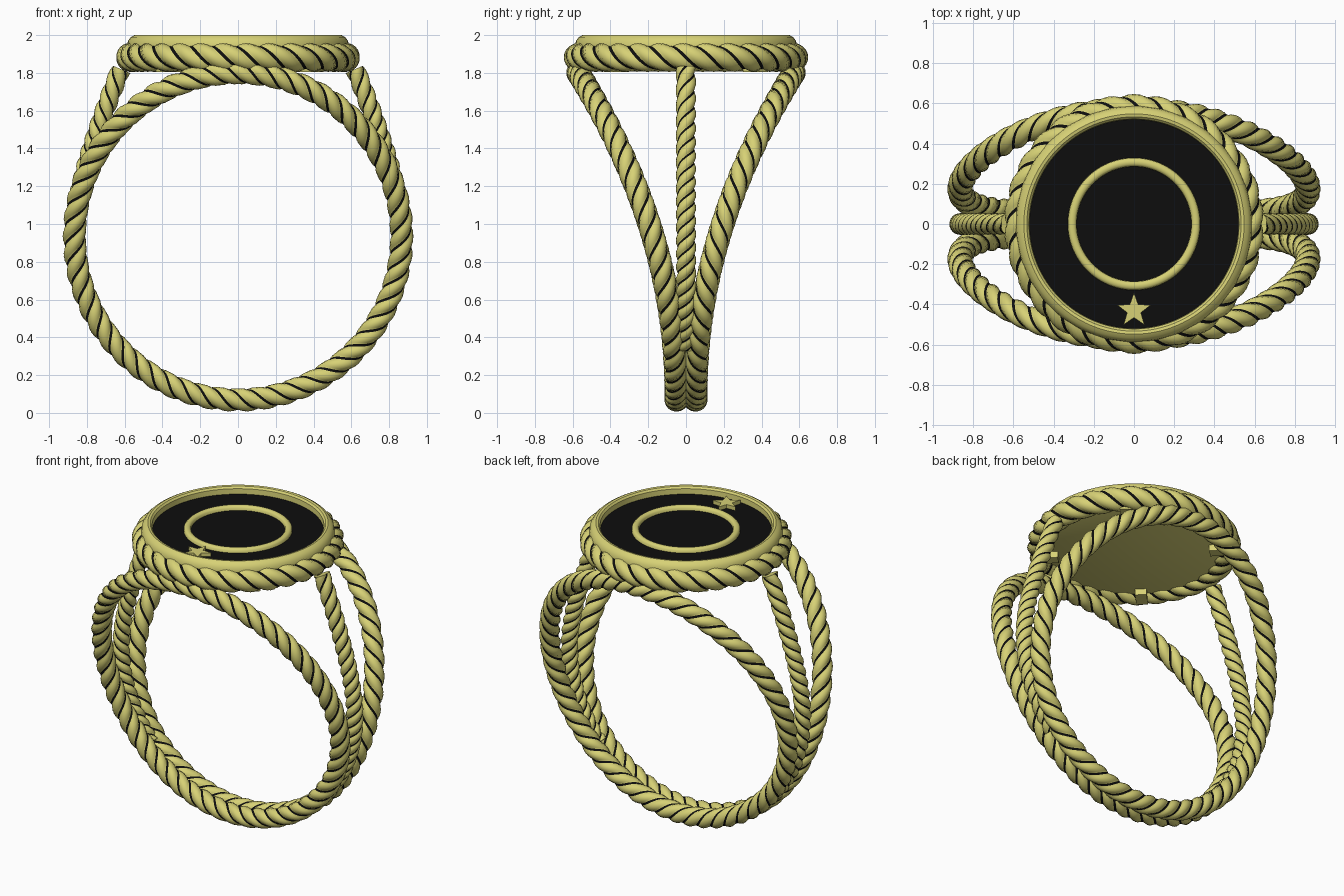
import bpy, bmesh, math
from mathutils import Vector

if "Cube" in bpy.data.objects:
    bpy.data.objects.remove(bpy.data.objects["Cube"])

ZC, R_IN, R_MID = 0.935, 0.805, 0.865   # finger hole centre, hole radius, rope centre radius


def material(name, rgb):
    m = bpy.data.materials.new(name)
    m.diffuse_color = (*rgb, 1)
    m.use_nodes = True
    m.node_tree.nodes["Principled BSDF"].inputs["Base Color"].default_value = m.diffuse_color
    return m


GOLD = material("gold", (0.68, 0.64, 0.18))
BLACK = material("black enamel", (0.004, 0.004, 0.004))


def finish(name, bm, angle=50):
    bmesh.ops.recalc_face_normals(bm, faces=bm.faces)
    me = bpy.data.meshes.new(name)
    bm.to_mesh(me)
    bm.free()
    me.materials.append(GOLD)
    me.materials.append(BLACK)
    ob = bpy.data.objects.new(name, me)
    bpy.context.collection.objects.link(ob)
    bpy.ops.object.select_all(action='DESELECT')
    ob.select_set(True)
    bpy.context.view_layer.objects.active = ob
    bpy.ops.object.shade_smooth_by_angle(angle=math.radians(angle))
    return ob


# Three-strand twisted rope along path(t), t in 0..1, with black grooves
STRAND = (-0.09, 0.09, 0.2, 0.35, 0.5, 0.65, 0.8)


def rope(name, path, centre, radius, lumps, closed, trim=False, mirror=None):
    bm = bmesh.new()
    steps = lumps * 8
    rings, clamped = [], set()
    for i in range(steps + (0 if closed else 1)):
        t = i / steps
        p = path(t)
        tan = (path(t + 1e-3) - path(t - 1e-3)).normalized()
        n = p - centre(p)
        n = (n - tan * n.dot(tan)).normalized()
        b = tan.cross(n)
        ring = []
        for k in range(3):
            for u in STRAND:
                a = 2 * math.pi * ((k + u) / 3 + t * lumps / 3)
                r = radius * (0.70 + 0.30 * abs(math.sin(math.pi * u)) ** 0.7)
                co = p + (n * math.cos(a) + b * math.sin(a)) * r
                # flatten whatever reaches into the finger hole
                d = math.hypot(co.x, co.z - ZC)
                cut = trim and d < R_IN
                if cut:
                    co.x *= R_IN / d
                    co.z = ZC + (co.z - ZC) * R_IN / d
                v = bm.verts.new(co)
                if cut:
                    clamped.add(v)
                ring.append(v)
        rings.append(ring)
    m = len(rings[0])
    for i in range(steps):
        a, c = rings[i], rings[(i + 1) % len(rings)]
        for j in range(m):
            vs = (a[j], a[(j + 1) % m], c[(j + 1) % m], c[j])
            f = bm.faces.new(vs)
            if j % len(STRAND) == 0 and not any(v in clamped for v in vs):
                f.material_index = 1
    if not closed:
        bm.faces.new(rings[0])
        bm.faces.new(rings[-1])
    if mirror is not None:
        dup = bmesh.ops.duplicate(bm, geom=bm.verts[:] + bm.edges[:] + bm.faces[:])
        for v in dup["geom"]:
            if isinstance(v, bmesh.types.BMVert):
                v.co[mirror] *= -1
    return finish(name, bm)


def hole_axis(p):
    return Vector((0, p.y, ZC))


# Split band: two mirrored ropes, together at the bottom and spread at the top
def band_path(t):
    a = 2 * math.pi * t - math.pi / 2
    z = ZC + R_MID * math.sin(a)
    y = 0.05 + 0.52 * max(0, (z - 0.07) / 1.73) ** 2.06
    return Vector((R_MID * math.cos(a), -y, z))


rope("split_band", band_path, hole_axis, 0.064, 54, True, True, mirror=1)


# Thinner centre rope on each side, leaving the band to reach the bezel
def shoulder_path(t):
    deg = -42 + 97 * t
    r = R_MID + 0.215 * max(0, deg / 55) ** 3
    a = math.radians(deg)
    return Vector((r * math.cos(a), 0, ZC + r * math.sin(a)))


rope("centre_ropes", shoulder_path, hole_axis, 0.054, 21, False, True, mirror=0)

# Rope around the bezel
rope("bezel_rope",
     lambda t: Vector((0.57 * math.cos(2 * math.pi * t), 0.57 * math.sin(2 * math.pi * t), 1.882)),
     lambda p: Vector((0, 0, 1.882)), 0.077, 30, True)


# Turned parts: profile of (radius, height) spun about z
def lathe(name, profile, black_from=None, segs=96):
    bm = bmesh.new()
    rings = [[bm.verts.new((r * math.cos(2 * math.pi * i / segs),
                            r * math.sin(2 * math.pi * i / segs), z)) for i in range(segs)]
             for r, z in profile]
    for a, c in zip(rings, rings[1:]):
        for i in range(segs):
            j = (i + 1) % segs
            bm.faces.new((a[i], a[j], c[j], c[i]))
    bm.faces.new(rings[0])
    top = bm.faces.new(rings[-1])
    top.material_index = 1 if black_from else 0
    return finish(name, bm, 35)


# Bezel cup with rounded rim and black floor
lathe("bezel", [(0.55, 1.845), (0.58, 1.86), (0.588, 1.94), (0.583, 1.968), (0.568, 1.989),
                (0.548, 2.0), (0.533, 1.997), (0.522, 1.985), (0.52, 1.95)], True)

# Raised ring on the black face
bm = bmesh.new()
SEG = 96
prof = [(0.285, 1.945), (0.287, 1.966), (0.298, 1.976), (0.317, 1.976), (0.328, 1.966), (0.33, 1.945)]
rings = [[bm.verts.new((r * math.cos(2 * math.pi * i / SEG), r * math.sin(2 * math.pi * i / SEG), z))
          for r, z in prof] for i in range(SEG)]
for i in range(SEG):
    a, c = rings[i], rings[(i + 1) % SEG]
    for j in range(len(prof)):
        k = (j + 1) % len(prof)
        bm.faces.new((a[j], a[k], c[k], c[j]))
finish("face_ring", bm)

# Raised five-point star near the front edge
bm = bmesh.new()
pts = []
for i in range(10):
    r = 0.088 if i % 2 == 0 else 0.036
    a = math.pi / 2 + i * math.pi / 5
    pts.append(bm.verts.new((r * math.cos(a), -0.43 + r * math.sin(a), 1.945)))
base = bm.faces.new(pts)
ext = bmesh.ops.extrude_face_region(bm, geom=[base])
for v in ext["geom"]:
    if isinstance(v, bmesh.types.BMVert):
        v.co.z = 1.975
finish("star", bm, 20)

# Four small blocks under the bezel
bm = bmesh.new()
for k in range(4):
    a = math.pi / 4 + k * math.pi / 2
    c, s = math.cos(a), math.sin(a)
    for v in bmesh.ops.create_cube(bm, size=1)["verts"]:
        x, y, z = 0.52 + v.co.x * 0.12, v.co.y * 0.07, 1.83 + v.co.z * 0.05
        v.co = (x * c - y * s, x * s + y * c, z)
finish("under_blocks", bm, 20)
